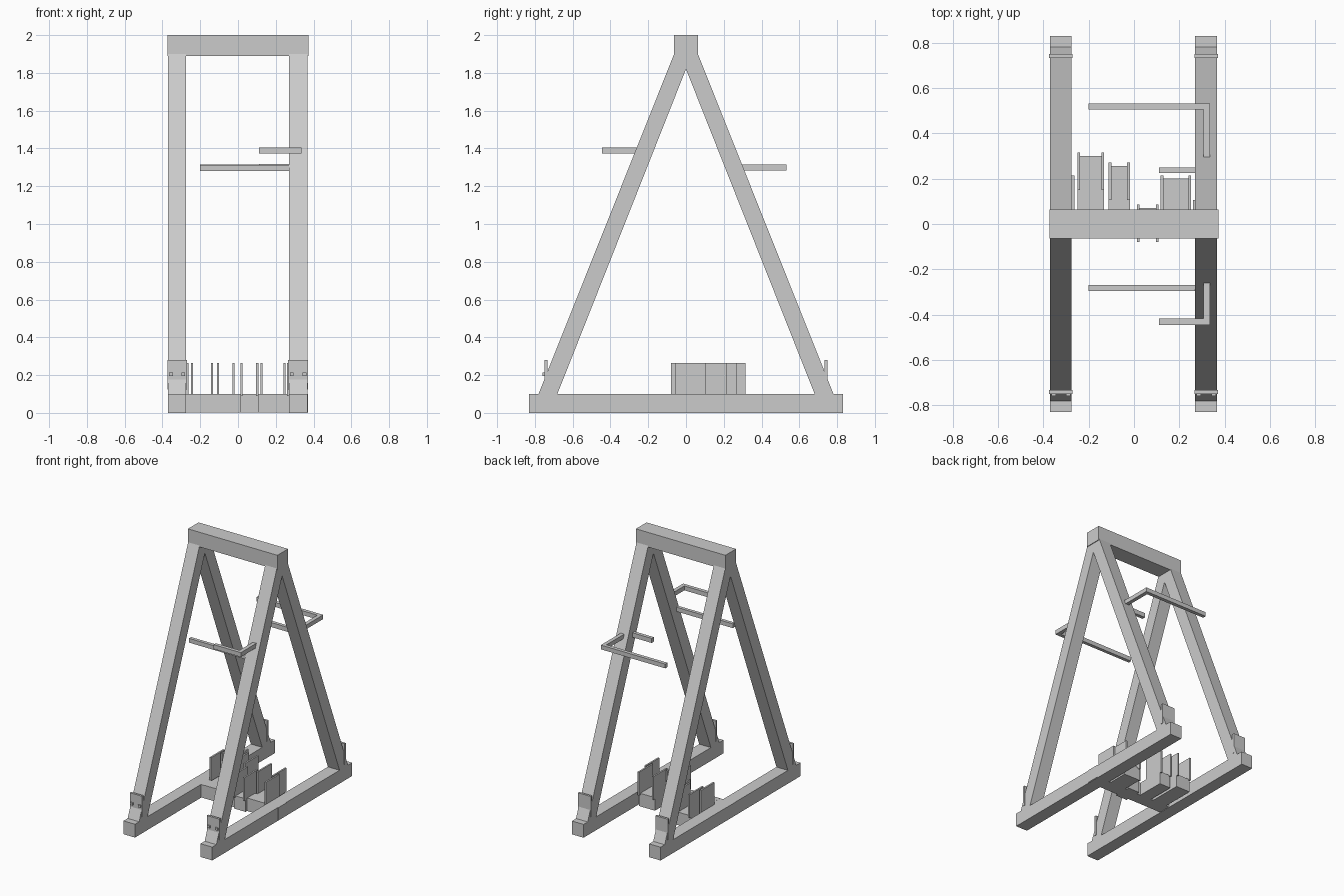
import bpy, bmesh

if "Cube" in bpy.data.objects:
    bpy.data.objects.remove(bpy.data.objects["Cube"])

grey = bpy.data.materials.new("plain grey")
grey.diffuse_color = (0.6, 0.6, 0.6, 1)
grey.use_nodes = True
grey.node_tree.nodes["Principled BSDF"].inputs["Base Color"].default_value = grey.diffuse_color


def prism(name, outline, x0, x1):
    """Extrude a (y, z) outline from x0 to x1."""
    bm = bmesh.new()
    face = bm.faces.new([bm.verts.new((x0, y, z)) for y, z in outline])
    out = bmesh.ops.extrude_face_region(bm, geom=[face])
    verts = [v for v in out["geom"] if isinstance(v, bmesh.types.BMVert)]
    bmesh.ops.translate(bm, verts=verts, vec=(x1 - x0, 0, 0))
    bmesh.ops.recalc_face_normals(bm, faces=bm.faces)
    mesh = bpy.data.meshes.new(name)
    bm.to_mesh(mesh)
    bm.free()
    mesh.materials.append(grey)
    obj = bpy.data.objects.new(name, mesh)
    bpy.context.collection.objects.link(obj)
    return obj


def box(name, x, y, z):
    return prism(name, [(y[0], z[0]), (y[1], z[0]), (y[1], z[1]), (y[0], z[1])], *x)


# Top beam
box("top_beam", (-0.372, 0.372), (-0.063, 0.063), (1.89, 2.0))

# Two A-frames: floor rail, sloping legs, foot plates and bolts
for side, x0, x1 in (("left", -0.37, -0.275), ("right", 0.27, 0.367)):
    box(side + "_floor_rail", (x0, x1), (-0.83, 0.83), (0, 0.1))
    for end, s in (("front", -1), ("back", 1)):
        leg = [(0.785, 0.09), (0.685, 0.09), (0, 1.82), (0, 1.92), (0.055, 1.92)]
        prism(f"{side}_{end}_leg", [(s * y, z) for y, z in leg], x0, x1)
        box(f"{side}_{end}_foot_plate", (x0 - 0.004, x1 + 0.004),
            sorted((s * 0.733, s * 0.75)), (0.125, 0.28))
    for i, x in enumerate((x0 + 0.015, x1 - 0.015)):
        box(f"{side}_bolt_{i}", (x - 0.01, x + 0.01), (-0.76, -0.74), (0.195, 0.213))

# Cross beam between the rails
box("cross_beam", (-0.371, 0.371), (-0.047, 0.047), (0.003, 0.1))

# Staggered blocks with upright guide plates: x range, back end of block
for i, (x0, x1, back) in enumerate(((-0.25, -0.132, 0.30), (-0.112, -0.018, 0.256),
                                    (0.013, 0.108, 0.07), (0.118, 0.252, 0.20))):
    front = min(-0.047, back - 0.135)
    box(f"block_{i}", (x0, x1), (-0.065 if back < 0.1 else front, back), (0.003, 0.101))
    for j, x in enumerate((x0, x1 - 0.012)):
        box(f"guide_plate_{i}_{j}", (x, x + 0.012), (back - 0.15, back + 0.015), (0.09, 0.265))
box("left_end_plate", (-0.275, -0.262), (0.055, 0.215), (0.09, 0.265))
box("right_end_plate", (0.26, 0.272), (-0.055, 0.105), (0.09, 0.265))

# Front handle: short bar on an arm, long bar fixed to the leg
box("front_handle_bar", (0.11, 0.335), (-0.445, -0.418), (1.372, 1.405))
box("front_handle_arm", (0.306, 0.335), (-0.445, -0.25), (1.372, 1.405))
box("front_long_bar", (-0.2, 0.29), (-0.295, -0.27), (1.28, 1.312))

# Back handle: long bar on an arm, short bar fixed to the leg
box("back_handle_bar", (-0.2, 0.335), (0.505, 0.532), (1.284, 1.316))
box("back_handle_arm", (0.306, 0.335), (0.28, 0.532), (1.284, 1.316))
box("back_short_bar", (0.11, 0.29), (0.224, 0.25), (1.284, 1.318))
